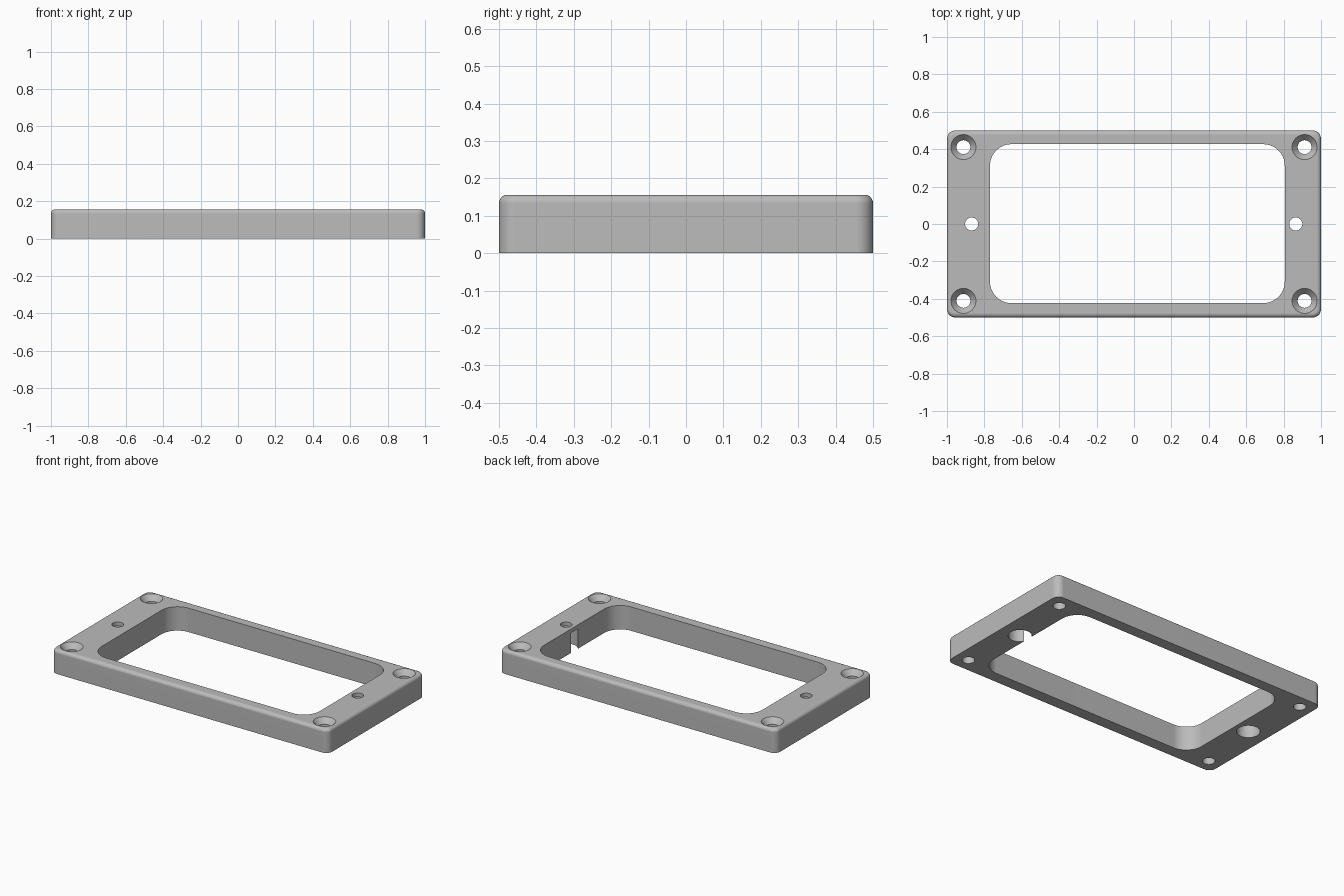
import bpy, bmesh, math

cube = bpy.data.objects.get("Cube")
if cube:
    bpy.data.objects.remove(cube, do_unlink=True)

HEIGHT = 0.156

grey = bpy.data.materials.new("satin grey")
grey.use_nodes = True
grey.diffuse_color = (0.5, 0.5, 0.5, 1)
grey.node_tree.nodes["Principled BSDF"].inputs["Base Color"].default_value = (0.5, 0.5, 0.5, 1)


def make_object(name, bm):
    bmesh.ops.recalc_face_normals(bm, faces=bm.faces)
    mesh = bpy.data.meshes.new(name)
    bm.to_mesh(mesh)
    bm.free()
    mesh.materials.append(grey)
    obj = bpy.data.objects.new(name, mesh)
    bpy.context.collection.objects.link(obj)
    return obj


def rounded_block(name, x0, x1, y0, y1, z0, z1, radius, steps=10, top_round=0):
    """Upright block with rounded corners and an optional rounded top rim."""
    bm = bmesh.new()
    corners = [(x1, y1, -1, -1), (x0, y1, 1, -1), (x0, y0, 1, 1), (x1, y0, -1, 1)]
    ring = []
    for i, (x, y, sx, sy) in enumerate(corners):
        for k in range(steps + 1):
            a = (i + k / steps) * math.pi / 2
            ring.append(bm.verts.new((x + radius * (sx + math.cos(a)),
                                      y + radius * (sy + math.sin(a)), z0)))
    base = bm.faces.new(ring)
    raised = bmesh.ops.extrude_face_region(bm, geom=[base], use_keep_orig=True)["geom"]
    bmesh.ops.translate(bm, vec=(0, 0, z1 - z0),
                        verts=[v for v in raised if isinstance(v, bmesh.types.BMVert)])
    bmesh.ops.recalc_face_normals(bm, faces=bm.faces)
    if top_round:
        rim = [e for e in bm.edges if all(v.co.z > z1 - 1e-5 for v in e.verts)]
        bmesh.ops.bevel(bm, geom=rim, offset=top_round, segments=5, profile=0.5,
                        affect='EDGES')
    return make_object(name, bm)


def round_cutter(x, y, z0, z1, r0, r1):
    """Cylinder or cone from z0 to z1."""
    bm = bmesh.new()
    bmesh.ops.create_cone(bm, cap_ends=True, segments=40, radius1=r0, radius2=r1,
                          depth=z1 - z0)
    bmesh.ops.translate(bm, verts=bm.verts, vec=(x, y, (z0 + z1) / 2))
    return make_object("cutter", bm)


# Frame body and its large opening, slightly off centre
frame = rounded_block("mounting_frame", -1, 1, -0.5, 0.5, 0, HEIGHT, 0.045, top_round=0.022)
cutters = [rounded_block("cutter", -0.77, 0.806, -0.423, 0.427, -0.1, 0.3, 0.115)]

# Corner screw holes with countersinks
SINK = 0.035
for sx in (-1, 1):
    for sy in (-1, 1):
        x, y = 0.912 * sx, 0.411 * sy
        cutters.append(round_cutter(x, y, -0.1, 0.3, 0.037, 0.037))
        slope = 0.03 / SINK
        cutters.append(round_cutter(x, y, HEIGHT - SINK, HEIGHT + SINK,
                                    0.037, 0.037 + 2 * SINK * slope))

# Height adjustment holes, with wide bores from below
for x in (-0.868, 0.865):
    cutters.append(round_cutter(x, 0, -0.1, 0.3, 0.035, 0.035))
    cutters.append(round_cutter(x, 0, -0.1, 0.13, 0.069, 0.069))

# Cut everything out, then drop the cutters
bpy.context.view_layer.objects.active = frame
for cutter in cutters:
    cutter.hide_render = True
    mod = frame.modifiers.new("cut", 'BOOLEAN')
    mod.operation = 'DIFFERENCE'
    mod.solver = 'EXACT'
    mod.object = cutter
    bpy.ops.object.modifier_apply(modifier=mod.name)
    bpy.data.objects.remove(cutter, do_unlink=True)

# Smooth shading with crisp edges and flat large faces
for obj in bpy.context.selected_objects:
    obj.select_set(False)
frame.select_set(True)
bpy.ops.object.shade_smooth_by_angle(angle=math.radians(30))
weighted = frame.modifiers.new("flat faces", 'WEIGHTED_NORMAL')
weighted.keep_sharp = True
